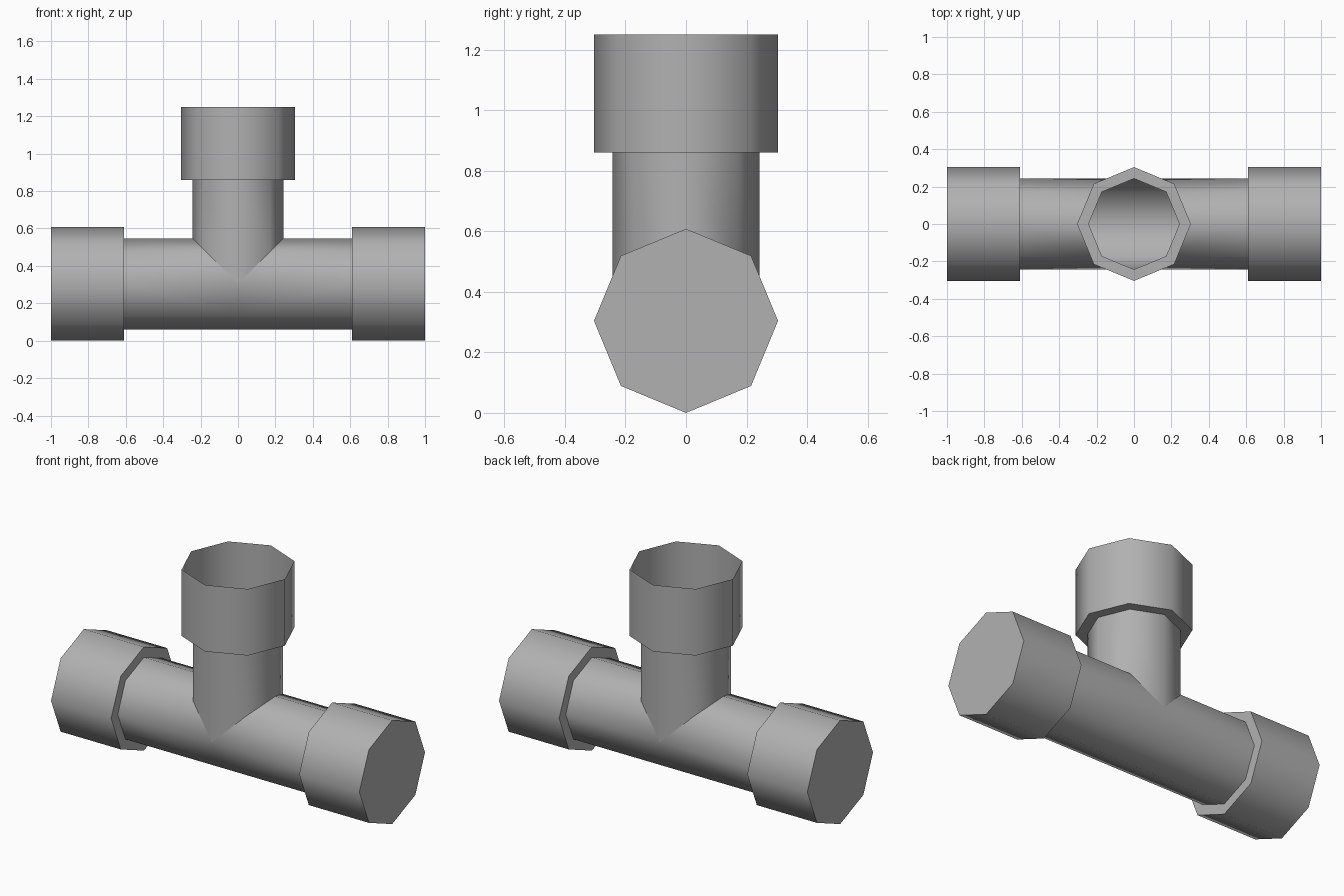
import bpy, bmesh, math

if "Cube" in bpy.data.objects:
    bpy.data.objects.remove(bpy.data.objects["Cube"])

SIDES = 8
R_COLLAR, R_PIPE = 0.304, 0.243
AXIS_Z = 0.304          # height of the horizontal pipe axis
COLLAR_X, END_X = 0.61, 1.0
COLLAR_Z, TOP_Z = 0.86, 1.25

bm = bmesh.new()


def circle(r):
    return [(r * math.cos(i * math.tau / SIDES), r * math.sin(i * math.tau / SIDES))
            for i in range(SIDES)]


def loft(rings, cap):
    rows = [[bm.verts.new(p) for p in ring] for ring in rings]
    for a, b in zip(rows, rows[1:]):
        for i in range(SIDES):
            j = (i + 1) % SIDES
            bm.faces.new((a[i], a[j], b[j], b[i]))
    if cap:
        bm.faces.new(rows[0])


# horizontal arms: closed end, collar, step, pipe mitred at the junction
for s in (-1, 1):
    rings = [[(s * x, u, AXIS_Z + v) for u, v in circle(r)]
             for x, r in ((END_X, R_COLLAR), (COLLAR_X, R_COLLAR), (COLLAR_X, R_PIPE))]
    rings.append([(s * max(v, 0), u, AXIS_Z + v) for u, v in circle(R_PIPE)])
    loft(rings, True)

# upright branch: open top, collar, step, pipe mitred at the junction
rings = [[(u, v, z) for u, v in circle(r)]
         for z, r in ((TOP_Z, R_COLLAR), (COLLAR_Z, R_COLLAR), (COLLAR_Z, R_PIPE))]
rings.append([(u, v, AXIS_Z + abs(u)) for u, v in circle(R_PIPE)])
loft(rings, False)

# weld the three arms into one shell
bmesh.ops.remove_doubles(bm, verts=bm.verts, dist=1e-4)
bmesh.ops.recalc_face_normals(bm, faces=bm.faces)
mesh = bpy.data.meshes.new("pipe_tee")
bm.to_mesh(mesh)
bm.free()
tee = bpy.data.objects.new("pipe_tee", mesh)
bpy.context.collection.objects.link(tee)

bpy.context.view_layer.objects.active = tee
tee.select_set(True)
bpy.ops.object.shade_smooth_by_angle(angle=math.radians(60))

# keep the whole mitre seam crisp
for e in mesh.edges:
    pts = [mesh.vertices[i].co for i in e.vertices]
    if all(abs(p.z - AXIS_Z - abs(p.x)) < 1e-3 for p in pts):
        e.use_edge_sharp = True

# dark grey pipe
grey = bpy.data.materials.new("dark_grey")
grey.diffuse_color = (0.44, 0.44, 0.44, 1)
grey.use_nodes = True
grey.node_tree.nodes["Principled BSDF"].inputs["Base Color"].default_value = grey.diffuse_color
mesh.materials.append(grey)
